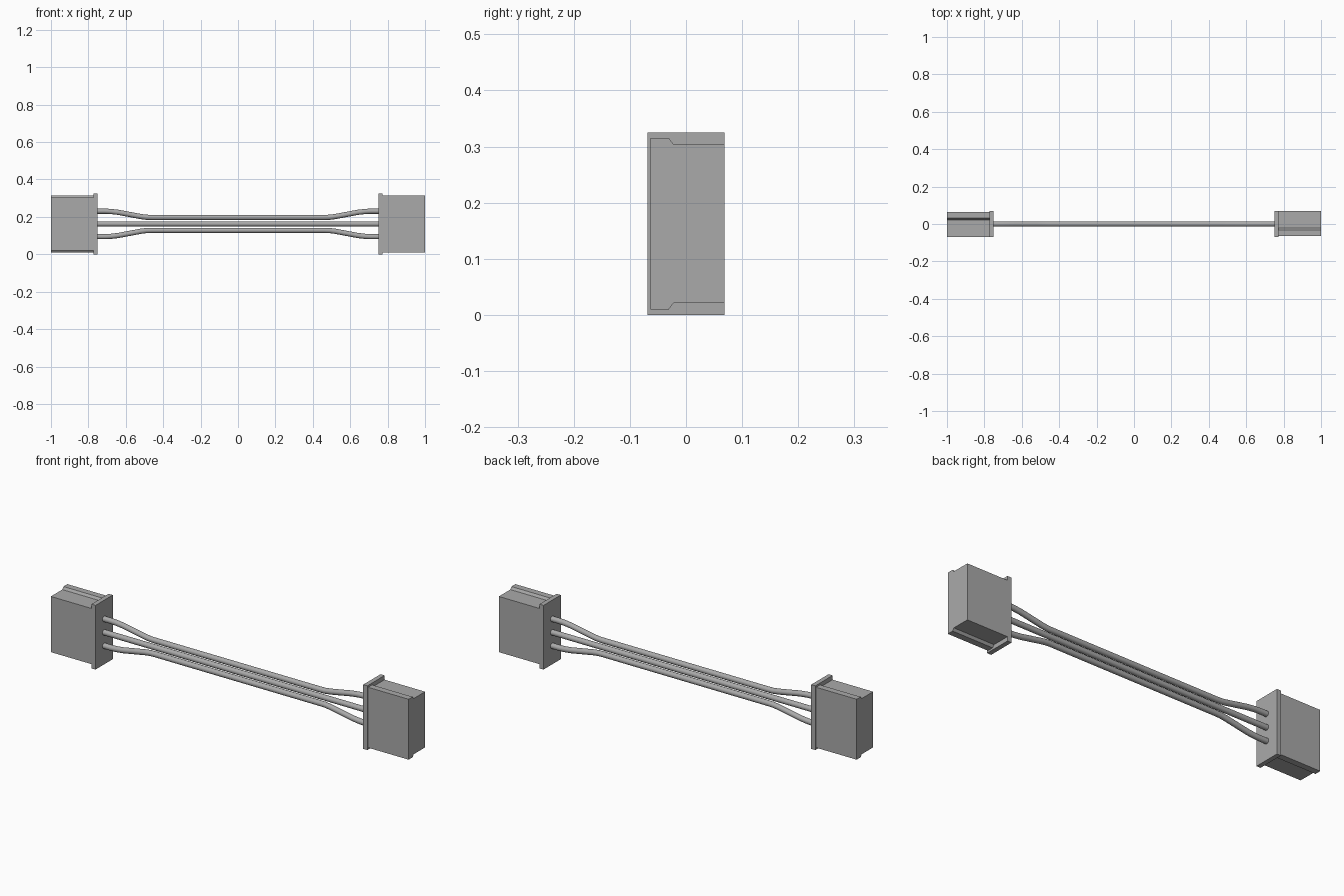
import bpy
import bmesh
import math
from mathutils import Matrix

cube = bpy.data.objects.get("Cube")
if cube:
    bpy.data.objects.remove(cube, do_unlink=True)

MID_Z = 0.1625
FLANGE_IN, FLANGE_OUT, END = 0.75, 0.773, 1.0
WIRE_RADIUS = 0.0138

grey = bpy.data.materials.new("plain grey")
grey.use_nodes = True
grey.diffuse_color = (0.4, 0.4, 0.4, 1)
grey.node_tree.nodes["Principled BSDF"].inputs["Base Color"].default_value = (0.4, 0.4, 0.4, 1)


def add_object(name, bm):
    bmesh.ops.recalc_face_normals(bm, faces=bm.faces)
    mesh = bpy.data.meshes.new(name)
    bm.to_mesh(mesh)
    bm.free()
    mesh.materials.append(grey)
    obj = bpy.data.objects.new(name, mesh)
    bpy.context.collection.objects.link(obj)
    return obj


def extrude_profile(name, half_profile, x0, x1, turn):
    """Mirror a (y, height) half outline about mid height and extrude along x."""
    outline = half_profile + [(y, -h) for y, h in reversed(half_profile)]
    bm = bmesh.new()
    face = bm.faces.new([bm.verts.new((x0, y, MID_Z + h)) for y, h in outline])
    moved = bmesh.ops.extrude_face_region(bm, geom=[face])["geom"]
    verts = [v for v in moved if isinstance(v, bmesh.types.BMVert)]
    bmesh.ops.translate(bm, verts=verts, vec=(x1 - x0, 0, 0))
    bmesh.ops.transform(bm, matrix=Matrix.Rotation(turn, 4, "Z"), verts=bm.verts)
    return add_object(name, bm)


# Connectors: a ribbed housing and a collar, the second turned half way round
housing = [(-0.063, 0.153), (-0.031, 0.153), (-0.022, 0.141), (0.069, 0.141)]
collar = [(-0.069, 0.1625), (0.069, 0.1625)]
for side, turn in (("left", 0), ("right", math.pi)):
    extrude_profile(side + "_connector_housing", housing, FLANGE_OUT, END, turn)
    extrude_profile(side + "_connector_collar", collar, FLANGE_IN, FLANGE_OUT, turn)


# Wires: spread at the connectors and gathered along the middle
def add_wire(name, offset):
    half = [(0.76, 1.0), (0.71, 1.0), (0.68, 0.98), (0.64, 0.91),
            (0.52, 0.58), (0.49, 0.52), (0.46, 0.51)]
    path = [(-x, s) for x, s in half] + [(x, s) for x, s in reversed(half)]
    sides = 16
    bm = bmesh.new()
    rings = []
    for i, (x, s) in enumerate(path):
        before, after = path[max(i - 1, 0)], path[min(i + 1, len(path) - 1)]
        slope = math.atan2((after[1] - before[1]) * offset, after[0] - before[0])
        ring = []
        for k in range(sides):
            a = math.tau * k / sides
            up = WIRE_RADIUS * math.sin(a)
            ring.append(bm.verts.new((x - up * math.sin(slope),
                                      WIRE_RADIUS * math.cos(a),
                                      MID_Z + s * offset + up * math.cos(slope))))
        rings.append(ring)
    for a, b in zip(rings, rings[1:]):
        for k in range(sides):
            n = (k + 1) % sides
            bm.faces.new((a[k], a[n], b[n], b[k]))
    bm.faces.new(rings[0])
    bm.faces.new(rings[-1])
    obj = add_object(name, bm)
    bpy.ops.object.select_all(action="DESELECT")
    obj.select_set(True)
    bpy.context.view_layer.objects.active = obj
    bpy.ops.object.shade_smooth_by_angle(angle=math.radians(40))


for name, offset in (("lower_wire", -0.068), ("middle_wire", 0), ("upper_wire", 0.068)):
    add_wire(name, offset)
